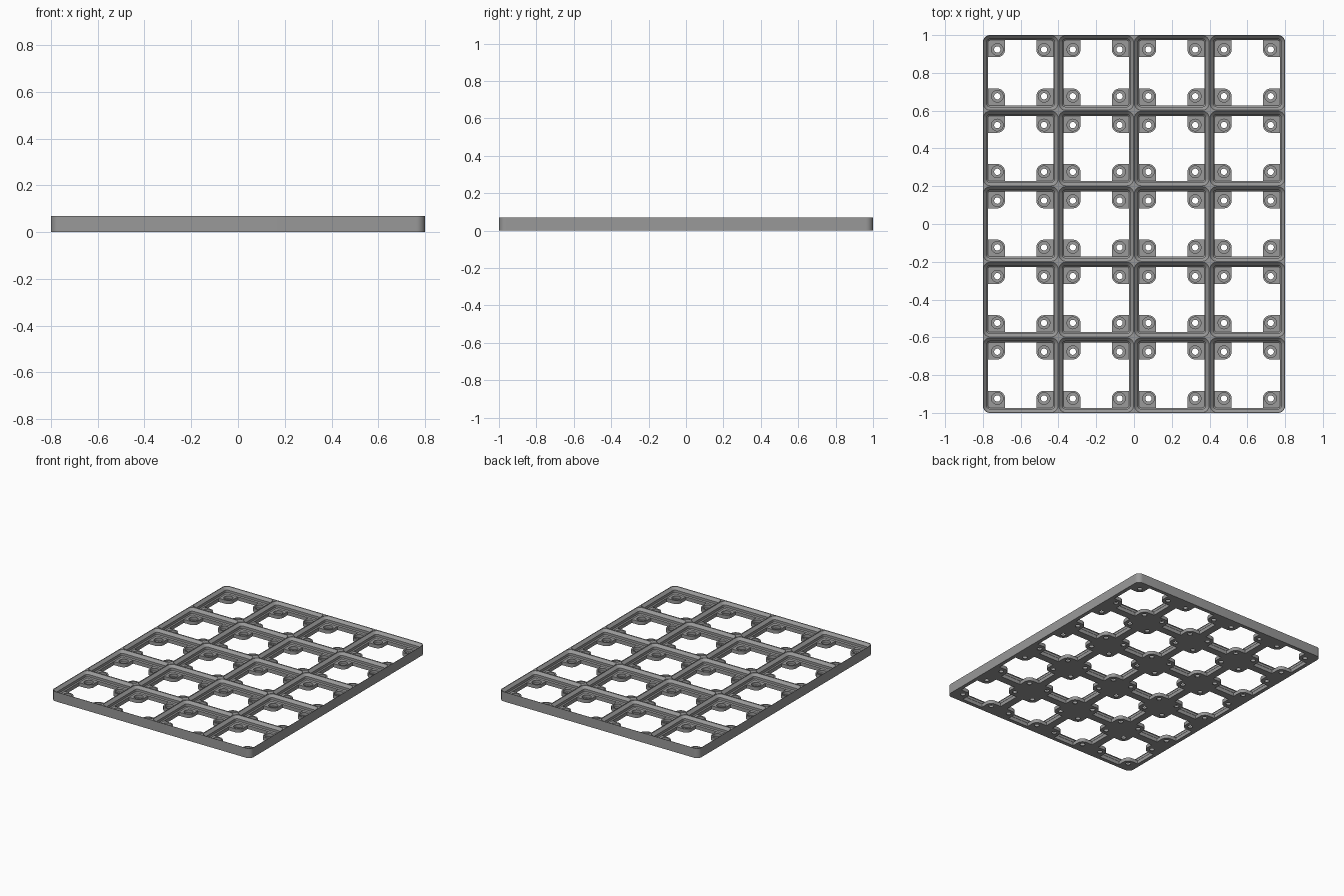
import bpy, bmesh, math

if "Cube" in bpy.data.objects:
    bpy.data.objects.remove(bpy.data.objects["Cube"])

MM = 0.4 / 42            # grid pitch of 42 units maps to 0.4
COLS, ROWS, PITCH = 4, 5, 0.4
HEIGHT = 0.07
PAD_TOP = HEIGHT - 4.65 * MM
HOLE = 13 * MM           # hole offset from each cell centre
PAD_R = 4.3 * MM


def rounded_rect(hx, hy, r, seg=8):
    pts = []
    for k, (sx, sy) in enumerate([(1, 1), (-1, 1), (-1, -1), (1, -1)]):
        for i in range(seg + 1):
            a = math.pi / 2 * (k + i / seg)
            pts.append((sx * (hx - r) + r * math.cos(a), sy * (hy - r) + r * math.sin(a)))
    return pts


def circle(r, seg=32):
    return [(r * math.cos(2 * math.pi * i / seg), r * math.sin(2 * math.pi * i / seg)) for i in range(seg)]


def floor_outline(seg=8):
    """Cross-shaped opening left between four rounded corner pads."""
    a = 0.2 - 2.85 * MM
    quarter = [(a, HOLE - PAD_R)]
    for i in range(seg + 1):
        t = math.radians(270 - 90 * i / seg)
        quarter.append((HOLE + PAD_R * math.cos(t), HOLE + PAD_R * math.sin(t)))
    quarter.append((HOLE - PAD_R, a))
    pts = []
    for _ in range(4):
        pts += quarter
        quarter = [(-y, x) for x, y in quarter]
    return pts


def loft(name, rings, centres):
    """Closed solid through (outline, z) rings, repeated at each centre."""
    bm = bmesh.new()
    for cx, cy in centres:
        loops = [[bm.verts.new((x + cx, y + cy, z)) for x, y in pts] for pts, z in rings]
        n = len(loops[0])
        for lo, hi in zip(loops, loops[1:]):
            for i in range(n):
                j = (i + 1) % n
                bm.faces.new((lo[i], lo[j], hi[j], hi[i]))
        bm.faces.new(loops[0][::-1])
        bm.faces.new(loops[-1])
    mesh = bpy.data.meshes.new(name)
    bm.to_mesh(mesh)
    bm.free()
    obj = bpy.data.objects.new(name, mesh)
    bpy.context.collection.objects.link(obj)
    return obj


cells = [((c - (COLS - 1) / 2) * PITCH, (r - (ROWS - 1) / 2) * PITCH)
         for c in range(COLS) for r in range(ROWS)]
holes = [(x + sx * HOLE, y + sy * HOLE) for x, y in cells for sx in (-1, 1) for sy in (-1, 1)]

# Slab with rounded outer corners
outer = rounded_rect(COLS * PITCH / 2, ROWS * PITCH / 2, 4 * MM)
plate = loft("grid_plate", [(outer, 0), (outer, HEIGHT)], [(0, 0)])


def well_ring(inset, z):
    return rounded_rect(0.2 - inset * MM, 0.2 - inset * MM, (4 - inset) * MM), z


# Stepped socket: chamfer, straight wall, chamfer down to the pads
well = loft("socket_cutter", [
    well_ring(2.85, PAD_TOP),
    well_ring(2.15, PAD_TOP + 0.7 * MM),
    well_ring(2.15, PAD_TOP + 2.5 * MM),
    well_ring(0.25, PAD_TOP + 4.4 * MM),
    well_ring(0.25, HEIGHT + 0.02)], cells)

# Opening between pads, magnet recess and screw hole
cross = floor_outline()
opening = loft("opening_cutter", [(cross, -0.02), (cross, PAD_TOP + 0.004)], cells)
recess = loft("recess_cutter", [(circle(3.25 * MM), PAD_TOP - 2.1 * MM),
                                (circle(3.25 * MM), PAD_TOP + 0.01)], holes)
screw = loft("screw_cutter", [(circle(1.75 * MM), -0.02), (circle(1.75 * MM), PAD_TOP + 0.01)], holes)

bpy.context.view_layer.objects.active = plate
plate.select_set(True)
for cutter in (well, opening, recess, screw):
    cutter.hide_render = True
    mod = plate.modifiers.new(cutter.name, 'BOOLEAN')
    mod.operation = 'DIFFERENCE'
    mod.solver = 'EXACT'
    mod.object = cutter
    bpy.ops.object.modifier_apply(modifier=mod.name)
    bpy.data.objects.remove(cutter)

# Single grey finish
grey = bpy.data.materials.new("mid_grey")
grey.diffuse_color = (0.32, 0.32, 0.32, 1)
grey.use_nodes = True
grey.node_tree.nodes["Principled BSDF"].inputs["Base Color"].default_value = grey.diffuse_color
plate.data.materials.clear()
plate.data.materials.append(grey)
bpy.ops.object.shade_smooth_by_angle(angle=math.radians(30))
